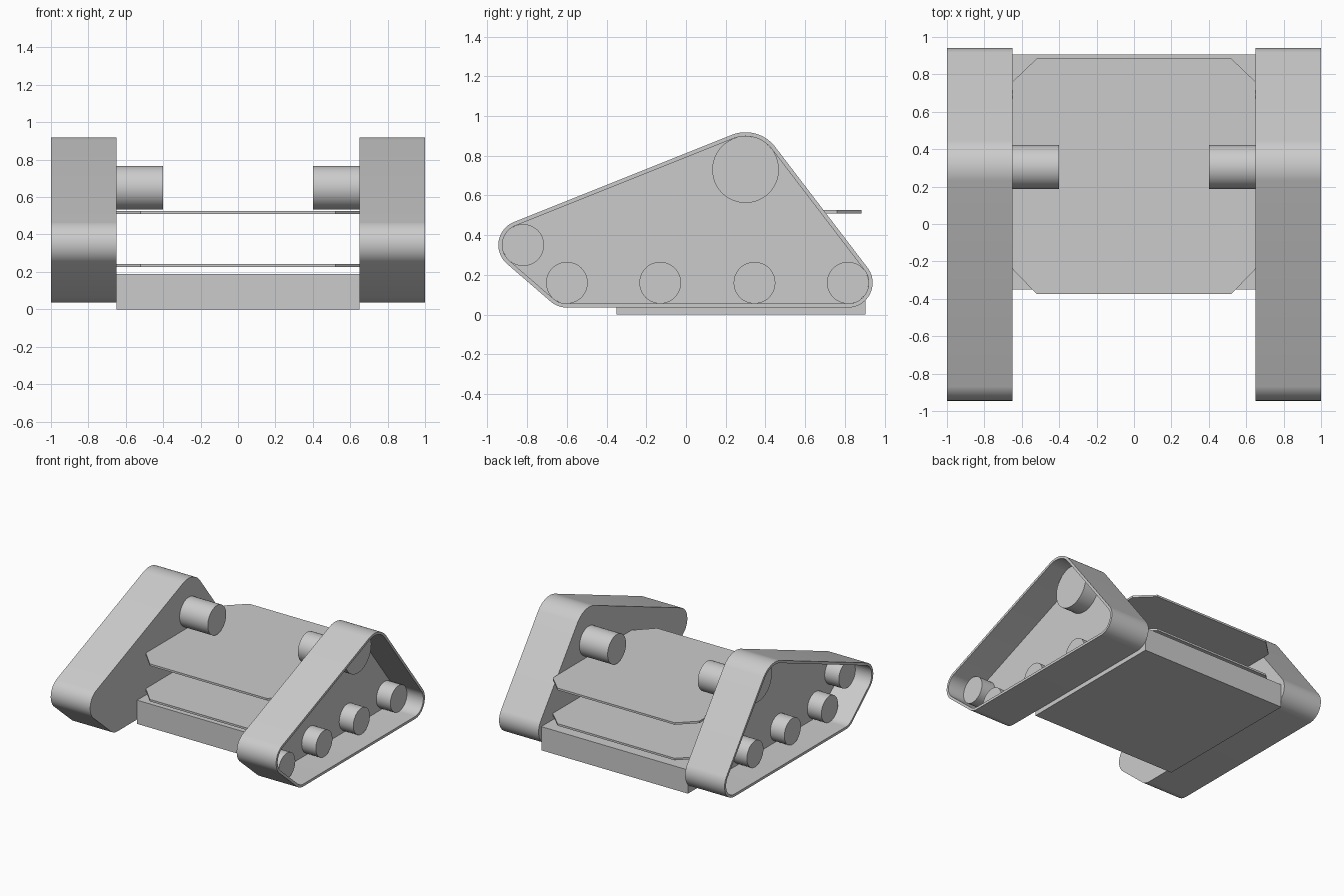
import bpy, bmesh, math
from mathutils import Matrix, Vector

cube = bpy.data.objects.get("Cube")
if cube:
    bpy.data.objects.remove(cube, do_unlink=True)

grey = bpy.data.materials.new("light_grey")
grey.use_nodes = True
color = (0.6, 0.6, 0.6, 1)
grey.diffuse_color = color
grey.node_tree.nodes["Principled BSDF"].inputs["Base Color"].default_value = color


def finish(name, bm, smooth=False, mirror=False):
    bmesh.ops.recalc_face_normals(bm, faces=bm.faces)
    mesh = bpy.data.meshes.new(name)
    bm.to_mesh(mesh)
    bm.free()
    mesh.materials.append(grey)
    obj = bpy.data.objects.new(name, mesh)
    bpy.context.collection.objects.link(obj)
    if smooth:
        bpy.ops.object.select_all(action='DESELECT')
        obj.select_set(True)
        bpy.context.view_layer.objects.active = obj
        bpy.ops.object.shade_smooth_by_angle(angle=math.radians(30))
    if mirror:
        obj.modifiers.new("mirror", 'MIRROR')
    return obj


def prism(name, points, offset, **options):
    """Extrude a closed outline of 3D points along an offset."""
    bm = bmesh.new()
    face = bm.faces.new([bm.verts.new(p) for p in points])
    moved = bmesh.ops.extrude_face_region(bm, geom=[face])["geom"]
    # keep a cap at both ends
    verts = [v for v in moved if isinstance(v, bmesh.types.BMVert)]
    bmesh.ops.translate(bm, verts=verts, vec=offset)
    if not face.is_valid or len(bm.faces) < len(points) + 2:
        bm.faces.new([v for v in bm.verts if v not in verts])
    return finish(name, bm, **options)


def roller(name, x0, x1, y, z, r):
    """Cylinder lying along x, mirrored to both sides."""
    bm = bmesh.new()
    place = Matrix.Translation(((x0 + x1) / 2, y, z)) @ Matrix.Rotation(math.pi / 2, 4, 'Y')
    bmesh.ops.create_cone(bm, cap_ends=True, segments=48, radius1=r, radius2=r,
                          depth=x1 - x0, matrix=place)
    return finish(name, bm, smooth=True, mirror=True)


# Wheel layout: y, z, radius
INNER, PLATE, OUTER = 0.65, 0.73, 1.0
wheels = {
    "drive_wheel": (0.30, 0.73, 0.168),
    "front_idler": (-0.82, 0.35, 0.105),
    "road_wheel_front": (-0.60, 0.16, 0.105),
    "road_wheel_middle_front": (-0.13, 0.16, 0.105),
    "road_wheel_middle_rear": (0.345, 0.16, 0.105),
    "road_wheel_rear": (0.815, 0.16, 0.105),
}


def outline(x, extra, steps=120):
    """Taut loop around all the wheels, grown outward by extra."""
    points = []
    for i in range(steps):
        a = math.tau * i / steps
        d = Vector((math.cos(a), math.sin(a)))
        y, z, r = max(wheels.values(), key=lambda w: w[0] * d.x + w[1] * d.y + w[2])
        points.append((x, y + d.x * (r + extra), z + d.y * (r + extra)))
    return points


# Track belts: thin closed bands
bm = bmesh.new()
loops = [[bm.verts.new(p) for p in outline(x, e)]
         for x, e in ((INNER, 0), (INNER, 0.02), (OUTER, 0.02), (OUTER, 0))]
n = len(loops[0])
for k in range(4):
    a, b = loops[k], loops[(k + 1) % 4]
    for i in range(n):
        j = (i + 1) % n
        bm.faces.new((a[i], a[j], b[j], b[i]))
finish("track_belt", bm, smooth=True, mirror=True)

# Side plates closing the inner side of the belts
prism("track_side_plate", outline(INNER, 0), (PLATE - INNER, 0, 0), mirror=True)

# Wheels and the stub motors on the inside
for name, (y, z, r) in wheels.items():
    roller(name, PLATE - 0.02, 0.855, y, z, r)
roller("motor", 0.40, INNER + 0.02, 0.305, 0.65, 0.117)

# Base box
rect = [(-0.65, -0.35, 0), (0.65, -0.35, 0), (0.65, 0.905, 0), (-0.65, 0.905, 0)]
prism("base_box", rect, (0, 0, 0.19))

# Two decks with clipped corners
half = [(0.52, -0.375), (0.65, -0.24), (0.65, 0.76), (0.52, 0.885)]
deck = half + [(-x, y) for x, y in reversed(half)]
for name, z in (("lower_deck", 0.225), ("upper_deck", 0.51)):
    prism(name, [(x, y, z) for x, y in deck], (0, 0, 0.016))
